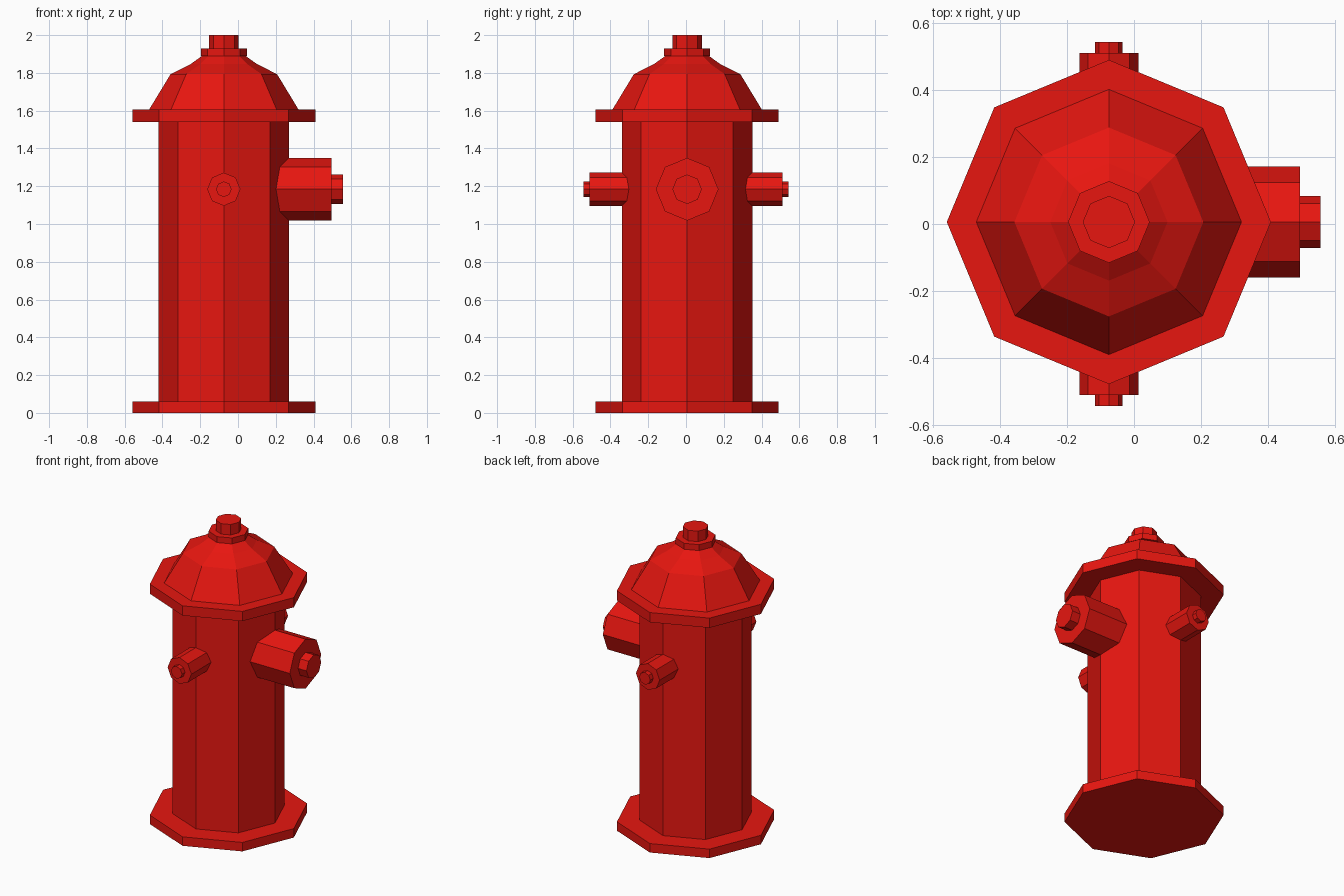
import bpy, bmesh, math
from mathutils import Matrix, Vector

if "Cube" in bpy.data.objects:
    bpy.data.objects.remove(bpy.data.objects["Cube"])

SIDES = 8
CX, CY = -0.075, 0.006     # hydrant axis
PORT_Z = 1.184

red = bpy.data.materials.new("red_paint")
red.diffuse_color = (0.8, 0.008, 0.005, 1)
red.use_nodes = True
red.node_tree.nodes["Principled BSDF"].inputs["Base Color"].default_value = red.diffuse_color


def lathe(name, profile, origin=(CX, CY, 0), rot=None):
    """Closed eight-sided solid from (radius, height) pairs along local z."""
    bm = bmesh.new()
    rings = []
    for r, h in profile:
        rings.append([bm.verts.new((r * math.cos(2 * math.pi * i / SIDES),
                                    r * math.sin(2 * math.pi * i / SIDES), h))
                      for i in range(SIDES)])
    for a, b in zip(rings, rings[1:]):
        for i in range(SIDES):
            j = (i + 1) % SIDES
            bm.faces.new((a[i], a[j], b[j], b[i]))
    bm.faces.new(rings[0][::-1])
    bm.faces.new(rings[-1])
    bm.transform(Matrix.Translation(Vector(origin)) @ (rot or Matrix.Identity(4)))
    bmesh.ops.recalc_face_normals(bm, faces=bm.faces)
    mesh = bpy.data.meshes.new(name)
    bm.to_mesh(mesh)
    bm.free()
    mesh.materials.append(red)
    obj = bpy.data.objects.new(name, mesh)
    bpy.context.collection.objects.link(obj)
    return obj


# Ground flange and barrel in one piece
lathe("barrel", [(0.484, 0), (0.484, 0.06), (0.345, 0.06), (0.345, 1.54)])

# Bonnet: brim, dome, collar and top nut
lathe("bonnet", [(0.484, 1.54), (0.484, 1.605), (0.396, 1.605), (0.282, 1.793),
                 (0.175, 1.847), (0.115, 1.89), (0.122, 1.89), (0.122, 1.93),
                 (0.078, 1.93), (0.078, 2.0)])

# Large outlet with cap nut on the right
lathe("main_outlet", [(0.166, 0.25), (0.166, 0.57), (0.078, 0.57), (0.078, 0.632)],
      (CX, CY, PORT_Z), Matrix.Rotation(math.pi / 2, 4, 'Y'))

# Small outlets with cap nuts, front and back
for side, sign in (("front", 1), ("back", -1)):
    lathe(side + "_outlet", [(0.088, 0.27), (0.088, 0.511), (0.041, 0.511), (0.041, 0.543)],
          (CX, 0, PORT_Z), Matrix.Rotation(sign * math.pi / 2, 4, 'X'))
